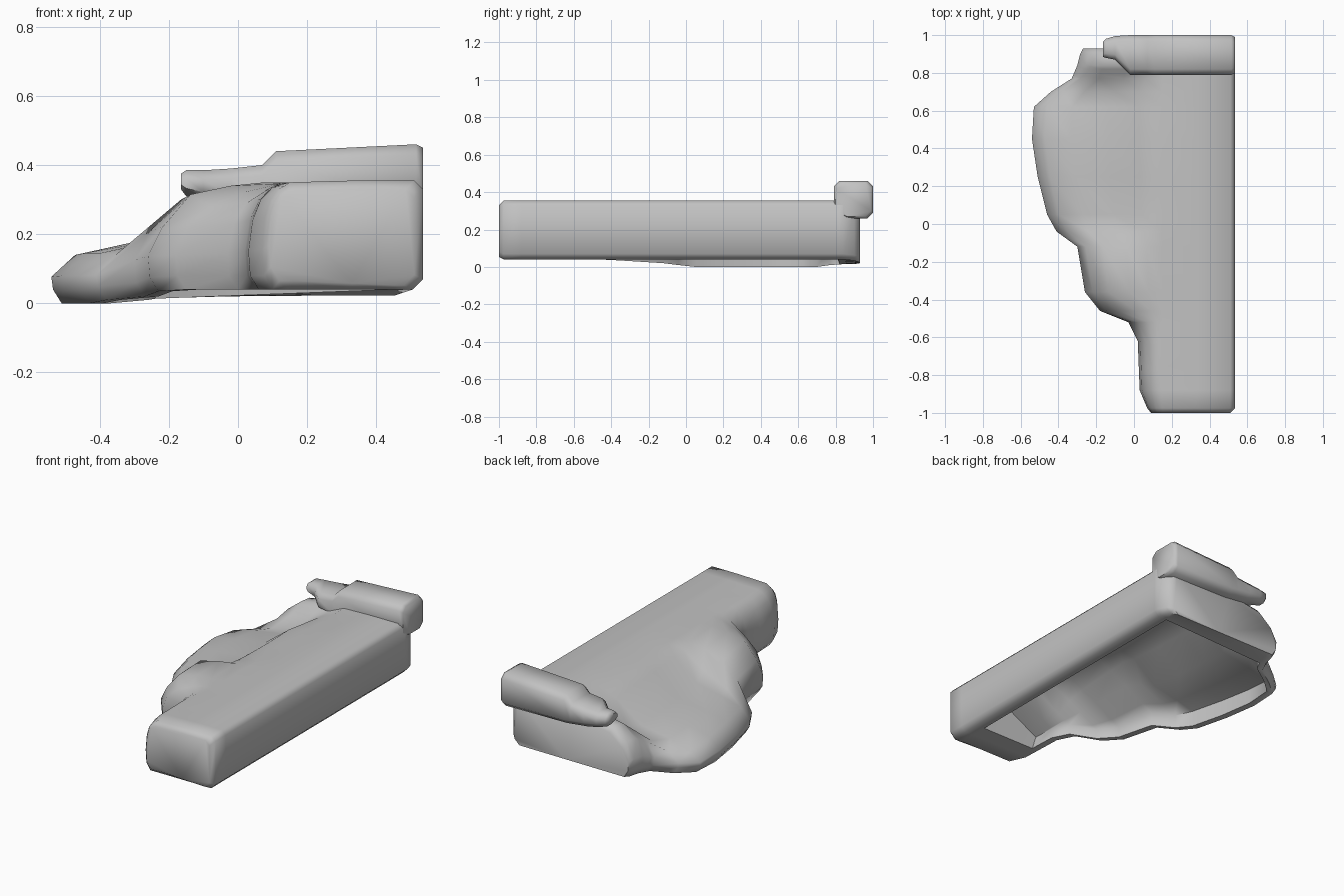
import bpy
import bmesh
import math

default_cube = bpy.data.objects.get("Cube")
if default_cube:
    bpy.data.objects.remove(default_cube, do_unlink=True)

# One plain stone colour
stone = bpy.data.materials.new("stone grey")
stone.use_nodes = True
colour = (0.54, 0.54, 0.54, 1.0)
stone.diffuse_color = colour
shader = stone.node_tree.nodes["Principled BSDF"]
shader.inputs["Base Color"].default_value = colour
shader.inputs["Roughness"].default_value = 0.9


def loft(name, rings, angle):
    """Skin a row of closed rings, cap both ends and smooth the soft edges."""
    bm = bmesh.new()
    loops = [[bm.verts.new(point) for point in ring] for ring in rings]
    count = len(loops[0])
    for first, second in zip(loops, loops[1:]):
        for i in range(count):
            j = (i + 1) % count
            bm.faces.new((first[i], first[j], second[j], second[i]))
    bm.faces.new(loops[0])
    bm.faces.new(loops[-1][::-1])
    bmesh.ops.remove_doubles(bm, verts=bm.verts, dist=0.0005)
    bmesh.ops.recalc_face_normals(bm, faces=bm.faces)
    mesh = bpy.data.meshes.new(name)
    bm.to_mesh(mesh)
    bm.free()
    mesh.materials.append(stone)
    obj = bpy.data.objects.new(name, mesh)
    bpy.context.collection.objects.link(obj)
    bpy.ops.object.select_all(action="DESELECT")
    obj.select_set(True)
    bpy.context.view_layer.objects.active = obj
    bpy.ops.object.shade_smooth_by_angle(angle=math.radians(angle))
    return obj


# Ledge stations: y, left edge x, bottom z, then four heights up the left slope
STATIONS = [
    (-1.0, .09, .065, .25, .29, .31, .32),
    (-.975, .07, .04, .25, .3, .33, .34),
    (-.88, .03, .04, .24, .3, .335, .345),
    (-.62, .02, .04, .24, .3, .335, .35),
    (-.52, -.03, .04, .23, .29, .325, .345),
    (-.46, -.18, .04, .22, .28, .32, .345),
    (-.36, -.26, .035, .22, .315, .34, .35),
    (-.12, -.3, .02, .21, .3, .33, .345),
    (-.04, -.41, .01, .14, .18, .25, .34),
    (.05, -.46, 0, .145, .175, .21, .33),
    (.25, -.51, 0, .145, .175, .2, .32),
    (.45, -.54, 0, .14, .17, .195, .32),
    (.62, -.53, 0, .12, .155, .185, .3),
    (.7, -.44, 0, .12, .155, .2, .3),
    (.77, -.33, .01, .18, .23, .25, .31),
    (.84, -.3, .015, .22, .29, .31, .32),
    (.9, -.285, .015, .22, .29, .31, .32),
    (.93, -.27, .02, .19, .26, .28, .29),
]
SLOPE = (.1, .3, .58, .82)
RIGHT, SHOULDER, INNER = .535, .15, .45
CAVITY_FRONT, CAVITY_BACK = -.78, .82
RAMP = .03
SHELL = .05


def station_at(y):
    """Blend the two stations on either side of y."""
    for a, b in zip(STATIONS, STATIONS[1:]):
        if a[0] <= y <= b[0]:
            t = (y - a[0]) / (b[0] - a[0])
            return [p + (q - p) * t for p, q in zip(a, b)]


def cavity_depth(y):
    """How far the underside is hollowed, from none to full."""
    ramp = min(y - CAVITY_FRONT, CAVITY_BACK - y) / RAMP
    return max(0, min(1, ramp))


def ledge_ring(station):
    y, left, bottom, *heights = station
    # The two ends are drawn in a little to round them off
    front_inset = max(0, -.975 - y)
    back_inset = max(0, y - .88)
    inset = front_inset + back_inset
    base = .04 + front_inset / 2 - back_inset / 3
    side = RIGHT - inset
    top = .355 - inset

    slope = [(left + f * (SHOULDER - left), h)
             for f, h in zip(SLOPE, heights)]
    crown = [(SHOULDER, top - .005), (.33, top), (side - .025, top)]
    outer = [(side - .03, base), (side, base + .03), (side, top - .025)]
    outer += crown[::-1] + slope[::-1]
    outer += [(left, bottom + (heights[0] - bottom) * .55),
              (left + .005, bottom + .04),
              (left + .03, bottom)]

    # Underside: rim, slanting hollow roof and inner wall
    rim = left + .07
    inner = [(rim, bottom)]
    for x, z in slope + crown[:2] + [(INNER, top)]:
        x = min(max(x, rim), INNER)
        flat = bottom + (base - bottom) * (x - rim) / (INNER - rim)
        roof = min(z - SHELL, .1 + (x - rim) * .55)
        inner.append((x, flat + cavity_depth(y) * (roof - flat)))
    inner.append((INNER, base))
    return [(x, y, z) for x, z in outer + inner]


ys = [s[0] for s in STATIONS]
ys += [CAVITY_FRONT, CAVITY_FRONT + RAMP, CAVITY_BACK - RAMP, CAVITY_BACK]
loft("rock_ledge", [ledge_ring(station_at(y)) for y in sorted(ys)], 60)


# Stepped ridge stone along the back: x, front y, back y, bottom z, top z
RIDGE = [
    (-.165, .885, .965, .33, .375),
    (-.15, .88, .98, .31, .385),
    (-.1, .87, .995, .295, .385),
    (-.02, .79, 1, .28, .39),
    (.07, .79, 1, .27, .4),
    (.11, .79, 1, .265, .44),
    (.515, .79, 1, .26, .46),
    (.535, .8, .99, .27, .45),
]


def ridge_ring(x, front, back, low, high):
    """Box section with chamfered corners, deepest under the front."""
    c = min(.03, (high - low) * .3, (back - front) * .3)
    return [(x, y, z) for y, z in (
        (front + 2 * c, low), (back - c, low), (back, low + c),
        (back, high - c), (back - c, high), (front + c, high),
        (front, high - c), (front, low + c))]


loft("back_ridge", [ridge_ring(*row) for row in RIDGE], 55)
